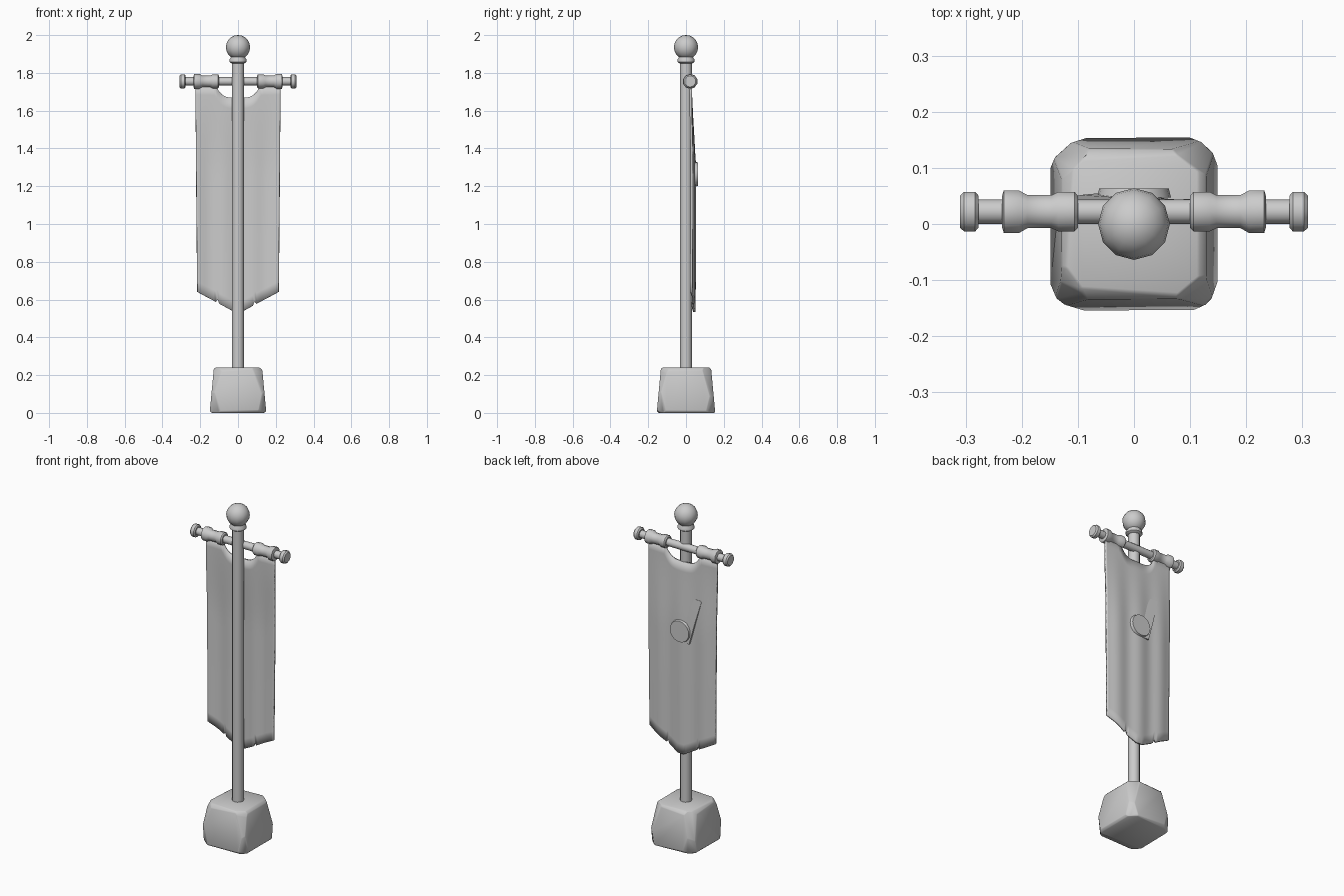
import bpy, bmesh, math, random
from mathutils import Vector, Matrix

random.seed(4)
cube = bpy.data.objects.get("Cube")
if cube:
    bpy.data.objects.remove(cube, do_unlink=True)

grey = bpy.data.materials.new("plain grey")
grey.use_nodes = True
grey.diffuse_color = (0.6, 0.6, 0.6, 1)
grey.node_tree.nodes["Principled BSDF"].inputs["Base Color"].default_value = (0.6, 0.6, 0.6, 1)


def finish(name, bm, angle=40):
    bmesh.ops.recalc_face_normals(bm, faces=bm.faces)
    mesh = bpy.data.meshes.new(name)
    bm.to_mesh(mesh)
    bm.free()
    mesh.materials.append(grey)
    ob = bpy.data.objects.new(name, mesh)
    bpy.context.collection.objects.link(ob)
    bpy.ops.object.select_all(action='DESELECT')
    ob.select_set(True)
    bpy.context.view_layer.objects.active = ob
    bpy.ops.object.shade_smooth_by_angle(angle=math.radians(angle))
    return ob


def lathe(name, profile, centre=(0, 0, 0), axis='Z', sides=12):
    """Spin (radius, distance along axis) pairs into a closed solid."""
    bm = bmesh.new()
    rings = []
    for r, t in profile:
        rings.append([bm.verts.new((r * math.cos(a), r * math.sin(a), t))
                      for a in (2 * math.pi * i / sides for i in range(sides))])
    for low, high in zip(rings, rings[1:]):
        for i in range(sides):
            j = (i + 1) % sides
            bm.faces.new((low[i], low[j], high[j], high[i]))
    bm.faces.new(rings[0])
    bm.faces.new(rings[-1])
    if axis == 'X':
        bm.transform(Matrix.Rotation(math.pi / 2, 4, 'Y'))
    bm.transform(Matrix.Translation(centre))
    return finish(name, bm)


# Stone base: tapered block with chipped edges and corners
bm = bmesh.new()
bmesh.ops.create_cube(bm, size=1)
for v in bm.verts:
    top = v.co.z > 0
    v.co = Vector((v.co.x * (0.255 if top else 0.30),
                   v.co.y * (0.265 if top else 0.31), 0.24 if top else 0))


def chip(point, normal):
    cut = bmesh.ops.bisect_plane(bm, geom=bm.verts[:] + bm.edges[:] + bm.faces[:],
                                 plane_co=point, plane_no=normal, clear_outer=True)
    rim = [e for e in cut["geom_cut"] if isinstance(e, bmesh.types.BMEdge)]
    if rim:
        bmesh.ops.holes_fill(bm, edges=rim)


for sx in (-1, 1):
    for sy in (-1, 1):
        # two tilted cuts along each upright edge, then top and bottom corners
        for z, tilt in ((0.17, 0.35), (0.06, -0.15)):
            d = random.uniform(0.012, 0.022)
            half = 0.15 - 0.0225 * z / 0.24
            chip((sx * (half - d), sy * (half - d + 0.005), z),
                 (sx * random.uniform(0.7, 1.2), sy, tilt))
        chip((sx * 0.108, sy * 0.112, 0.225), (sx, sy * random.uniform(0.7, 1.3), 0.9))
        chip((sx * 0.132, sy * 0.136, 0.02), (sx, sy * random.uniform(0.7, 1.3), -0.8))
for s in (-1, 1):
    for z, half, nz in ((0.233, 0.122, 1), (0.006, 0.144, -1)):
        chip((s * half, 0, z), (s, random.uniform(-0.08, 0.08), nz))
        chip((0, s * (half + 0.005), z), (random.uniform(-0.08, 0.08), s, nz))
bmesh.ops.bevel(bm, geom=bm.edges[:], offset=0.003, segments=1, affect='EDGES')
finish("stone_base", bm, 50)

# Pole with collar and ball finial
lathe("pole", [(0.032, 0.2), (0.032, 1.87)])
lathe("finial_collar", [(0.034, 1.85), (0.046, 1.858), (0.046, 1.87), (0.036, 1.885), (0.034, 1.9)])
bm = bmesh.new()
bmesh.ops.create_uvsphere(bm, u_segments=12, v_segments=10, radius=0.064)
bm.transform(Matrix.Translation((0, 0, 1.936)))
finish("finial_ball", bm, 60)

# Crossbar, its end caps and the cloth sleeves
BAR = (0, 0.022, 1.755)
lathe("crossbar", [(0.022, -0.29), (0.022, 0.29)], BAR, 'X')
for side, s in (("left", 1), ("right", -1)):
    lathe(side + "_end_cap", [(0.030, s * 0.277), (0.037, s * 0.283),
                              (0.037, s * 0.303), (0.030, s * 0.31)], BAR, 'X', 10)
    lathe(side + "_sleeve", [(0.030, s * 0.10), (0.037, s * 0.106), (0.037, s * 0.135),
                             (0.031, s * 0.147), (0.031, s * 0.19), (0.040, s * 0.205),
                             (0.040, s * 0.232), (0.030, s * 0.235)], BAR, 'X', 10)


# Cloth banner: cut-out top, pointed and nicked bottom, gentle folds
def cloth_y(x, z):
    t = max(0, min(1, (1.74 - z) / 0.5))
    belly = 0.026 + 0.017 * t * t * (3 - 2 * t)
    fold = 0.004 * t * math.cos(x * 42)
    return belly - 0.010 * t * (x / 0.22) ** 2 + fold - 0.004 * max(0, 1 - z)


def top_z(x):
    return 1.74 if abs(x) > 0.115 else 1.668 + 0.055 * (x / 0.11) ** 4


def bottom_z(x):
    z = 0.535 + 0.53 * max(0, abs(x) - 0.02)
    return z + (0.018 if round(x, 2) in (-0.11, 0.09) else 0)


bm = bmesh.new()
COLS, ROWS = 44, 20
grid = []
for i in range(COLS + 1):
    x = -0.22 + 0.01 * i
    column = []
    for j in range(ROWS + 1):
        z = top_z(x) + (bottom_z(x) - top_z(x)) * j / ROWS
        px = x * (1.025 - 0.045 * j / ROWS)
        column.append(bm.verts.new((px, cloth_y(x, z), z)))
    grid.append(column)
for a, b in zip(grid, grid[1:]):
    for j in range(ROWS):
        bm.faces.new((a[j], a[j + 1], b[j + 1], b[j]))
banner = finish("banner", bm, 50)
solid = banner.modifiers.new("thickness", 'SOLIDIFY')
solid.thickness = 0.012
solid.offset = 0

# Round boss and the creased fold beside it on the back of the cloth
bm = bmesh.new()
bmesh.ops.create_cone(bm, cap_ends=True, segments=20, radius1=0.066, radius2=0.062, depth=0.016)
bm.transform(Matrix.Translation((0, 0.055, 1.264)) @ Matrix.Rotation(-math.pi / 2, 4, 'X'))
finish("back_boss", bm, 30)

bm = bmesh.new()
path = [(-0.058, 1.20), (-0.095, 1.335), (-0.132, 1.47)]
ridge = [bm.verts.new((x, cloth_y(x, z) + h, z)) for (x, z), h in zip(path, (0.016, 0.014, 0.007))]
foot = [bm.verts.new((x - 0.002, cloth_y(x, z), z)) for x, z in path]
inner = [bm.verts.new((x + 0.07, cloth_y(x + 0.07, z) + 0.004, z)) for x, z in path]
for k in range(2):
    bm.faces.new((ridge[k], ridge[k + 1], foot[k + 1], foot[k]))
    bm.faces.new((ridge[k], inner[k], inner[k + 1], ridge[k + 1]))
    bm.faces.new((foot[k], foot[k + 1], inner[k + 1], inner[k]))
for k in (0, 2):
    bm.faces.new((ridge[k], foot[k], inner[k]))
finish("back_fold", bm, 30)
